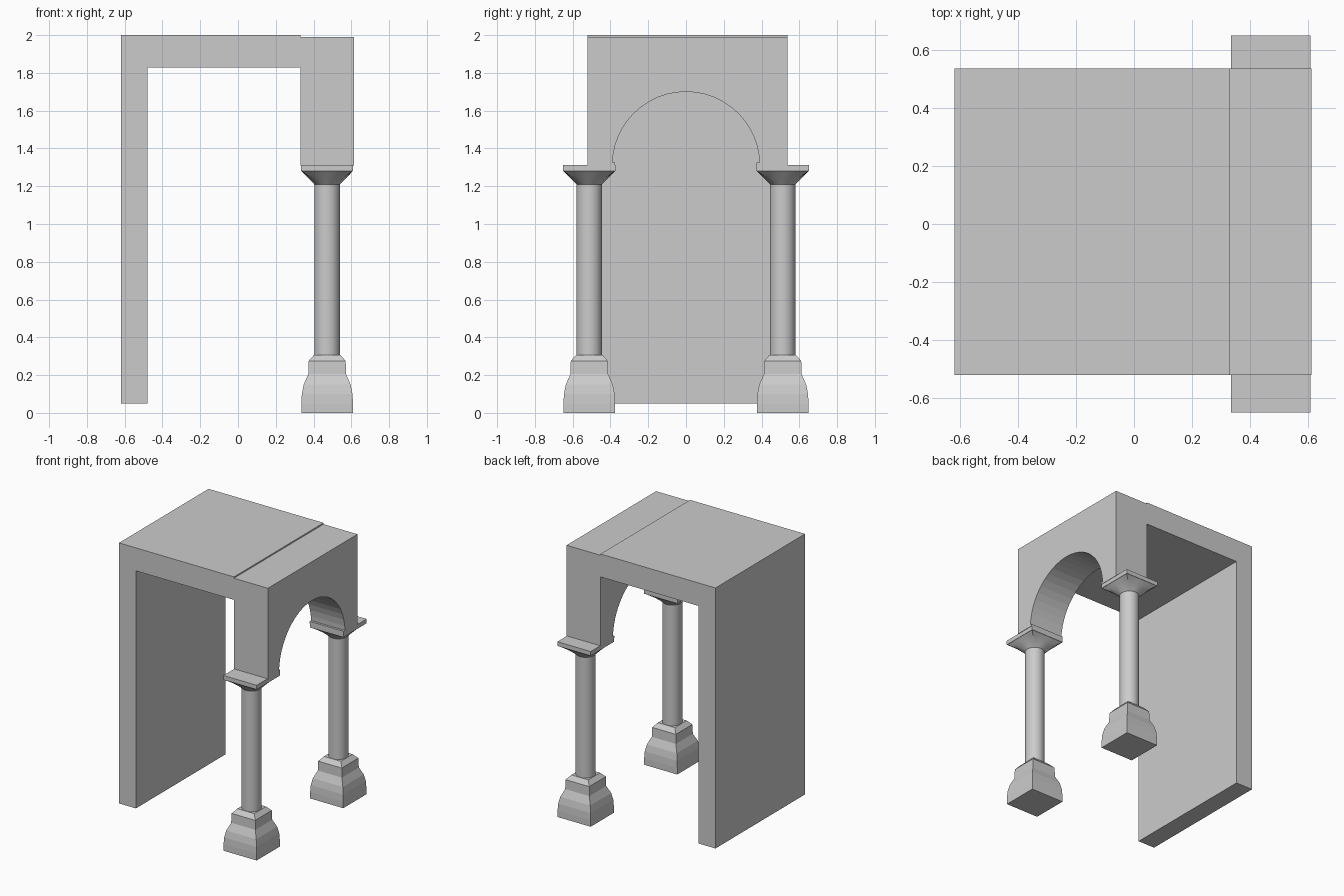
import bpy, bmesh, math

if "Cube" in bpy.data.objects:
    bpy.data.objects.remove(bpy.data.objects["Cube"])

stone = bpy.data.materials.new("grey stone")
stone.diffuse_color = (0.6, 0.6, 0.6, 1)
stone.use_nodes = True
stone.node_tree.nodes["Principled BSDF"].inputs["Base Color"].default_value = stone.diffuse_color


def loft(name, rings, smooth=None):
    """Skin a list of equal-length vertex rings and cap both ends."""
    bm = bmesh.new()
    vs = [[bm.verts.new(p) for p in ring] for ring in rings]
    n = len(vs[0])
    for a, b in zip(vs, vs[1:]):
        for i in range(n):
            j = (i + 1) % n
            bm.faces.new((a[i], a[j], b[j], b[i]))
    bm.faces.new(vs[0])
    bm.faces.new(vs[-1])
    bmesh.ops.recalc_face_normals(bm, faces=bm.faces)
    mesh = bpy.data.meshes.new(name)
    bm.to_mesh(mesh)
    bm.free()
    mesh.materials.append(stone)
    ob = bpy.data.objects.new(name, mesh)
    bpy.context.collection.objects.link(ob)
    if smooth:
        bpy.ops.object.select_all(action='DESELECT')
        ob.select_set(True)
        bpy.context.view_layer.objects.active = ob
        bpy.ops.object.shade_smooth_by_angle(angle=math.radians(smooth))
    return ob


def square(cx, cy, z, h):
    return [(cx + sx * h, cy + sy * h, z) for sx, sy in ((-1, -1), (1, -1), (1, 1), (-1, 1))]


def round_square(cx, cy, z, r, h, t, n=32):
    """Ring blending from a circle (t=0) to a square (t=1)."""
    ring = []
    for i in range(n):
        a = 2 * math.pi * i / n
        c, s = math.cos(a), math.sin(a)
        k = r * (1 - t) + h * t / max(abs(c), abs(s))
        ring.append((cx + c * k, cy + s * k, z))
    return ring


Y0, Y1 = -0.522, 0.537

# back wall and roof slab as one L-shaped profile
profile = [(-0.62, 0.05), (-0.48, 0.05), (-0.48, 1.828), (0.332, 1.828), (0.332, 2.0), (-0.62, 2.0)]
loft("wall_and_roof", [[(x, y, z) for x, z in profile] for y in (Y0, Y1)])

# arch block with small feet resting on the capitals
N, R, Z = 24, 0.39, 1.31
arch = [(Y0, Z), (Y0, 1.99), (Y1, 1.99), (Y1, Z), (0.374, Z), (0.374, 1.325), (R, 1.325)]
arch += [(R * math.cos(math.pi * i / N), Z + R * math.sin(math.pi * i / N)) for i in range(1, N)]
arch += [(-R, 1.325), (-0.376, 1.325), (-0.376, Z)]
loft("arch_block", [[(x, y, z) for y, z in arch] for x in (0.332, 0.613)])

# two columns: moulded square base, round shaft, flared capital, square abacus
CX = 0.472
base = [(0, 0.137), (0.05, 0.137), (0.10, 0.134), (0.15, 0.124), (0.205, 0.100),
        (0.275, 0.098), (0.307, 0.070)]
for side, cy in (("near", -0.512), ("far", 0.512)):
    loft(side + "_column_base", [square(CX, cy, z, h) for z, h in base])
    loft(side + "_column_shaft",
         [round_square(CX, cy, z, 0.068, 0, 0) for z in (0.30, 1.215)], 30)
    loft(side + "_capital",
         [round_square(CX, cy, 1.21 + 0.07 * u, 0.068 + 0.067 * u, 0.068 + 0.068 * u, u)
          for u in (0, 0.25, 0.5, 0.75, 1)], 30)
    loft(side + "_abacus", [square(CX, cy, z, 0.138) for z in (1.28, 1.312)])
